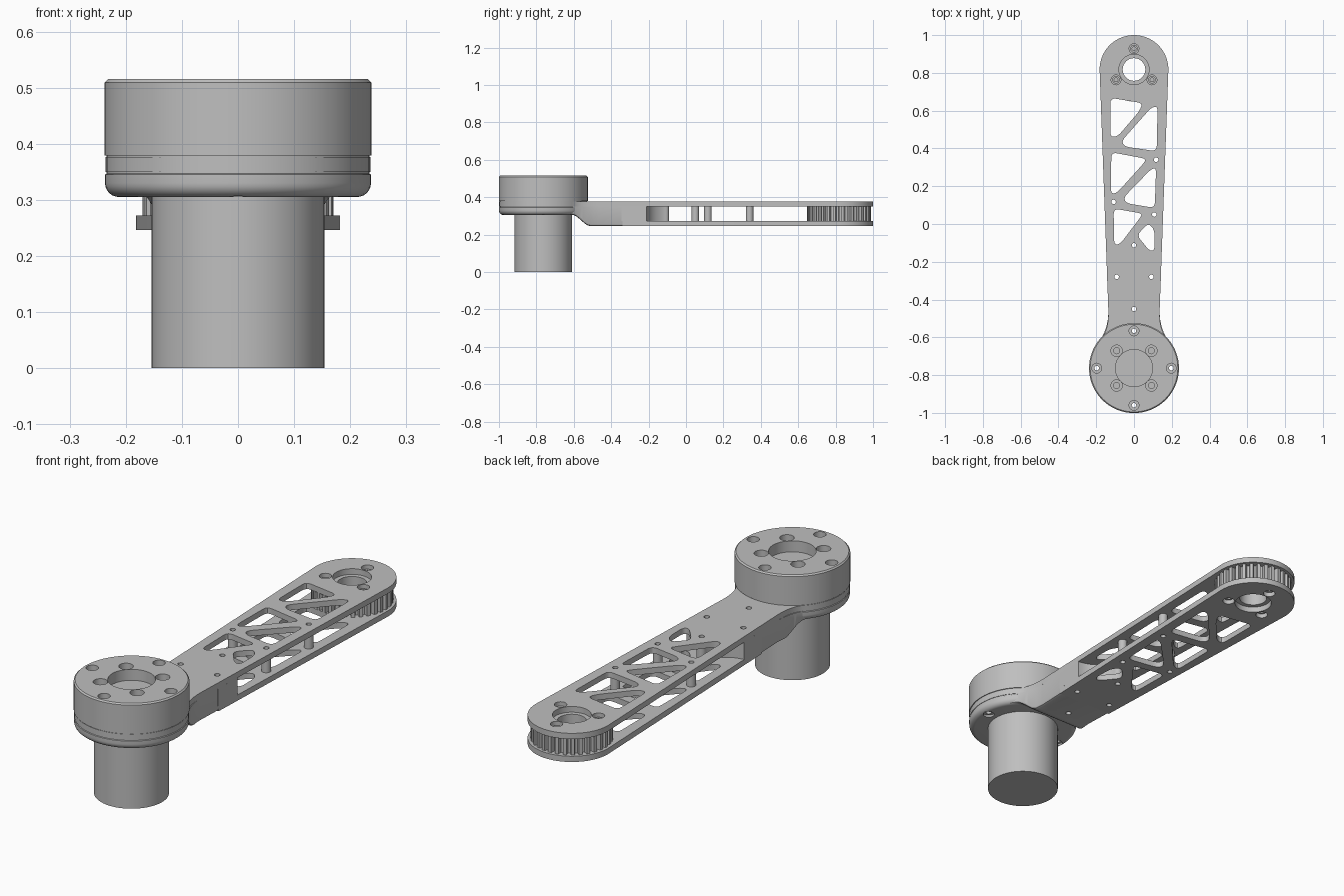
import bpy, bmesh, math
from mathutils import Vector

if "Cube" in bpy.data.objects:
    bpy.data.objects.remove(bpy.data.objects["Cube"])

grey = bpy.data.materials.new("machined_grey")
grey.use_nodes = True
GREY = (0.52, 0.52, 0.52, 1)
grey.diffuse_color = GREY
grey.node_tree.nodes["Principled BSDF"].inputs["Base Color"].default_value = GREY

HUB, TIP = -0.763, 0.818         # y of the two pivots
HUB_R, TIP_R = 0.236, 0.182
TOP, BOTTOM = (0.35, 0.376), (0.246, 0.272)   # plate heights


def activate(ob):
    bpy.ops.object.select_all(action='DESELECT')
    ob.select_set(True)
    bpy.context.view_layer.objects.active = ob


def finish(ob):
    ob.data.materials.clear()
    ob.data.materials.append(grey)
    activate(ob)
    bpy.ops.object.shade_smooth_by_angle(angle=math.radians(30))
    return ob


def from_bmesh(name, bm):
    bmesh.ops.remove_doubles(bm, verts=bm.verts, dist=1e-5)
    bmesh.ops.recalc_face_normals(bm, faces=bm.faces)
    me = bpy.data.meshes.new(name)
    bm.to_mesh(me)
    bm.free()
    ob = bpy.data.objects.new(name, me)
    bpy.context.collection.objects.link(ob)
    return ob


def arc(x, y, r, start=0, end=360, n=40):
    full = abs(end - start) == 360
    steps = n if full else n + 1
    angles = [math.radians(start + (end - start) * i / n) for i in range(steps)]
    return [(x + r * math.cos(a), y + r * math.sin(a)) for a in angles]


def quad(a, b, c, n):
    a, b, c = Vector(a), Vector(b), Vector(c)
    return [tuple(a.lerp(b, i / n).lerp(b.lerp(c, i / n), i / n)) for i in range(n + 1)]


def rounded(points, r=0.03):
    out = []
    for i, p in enumerate(points):
        p, prev, nxt = Vector(p), Vector(points[i - 1]), Vector(points[(i + 1) % len(points)])
        a = p + (prev - p).normalized() * min(r, (prev - p).length * 0.45)
        b = p + (nxt - p).normalized() * min(r, (nxt - p).length * 0.45)
        out += quad(a, p, b, 4)
    return out


def mirror(points):
    return [(-x, y) for x, y in points]


def plate(name, loops, z0, z1):
    """Flat filled outline; every loop after the first is a hole."""
    cu = bpy.data.curves.new(name, 'CURVE')
    cu.dimensions, cu.fill_mode, cu.extrude = '2D', 'BOTH', (z1 - z0) / 2
    for loop in loops:
        sp = cu.splines.new('POLY')
        sp.points.add(len(loop) - 1)
        for pt, (x, y) in zip(sp.points, loop):
            pt.co = (x, y, 0, 1)
        sp.use_cyclic_u = True
    ob = bpy.data.objects.new(name, cu)
    bpy.context.collection.objects.link(ob)
    ob.location.z = (z0 + z1) / 2
    activate(ob)
    bpy.ops.object.convert(target='MESH')
    return finish(bpy.context.object)


def spin(bm, profile, x, y, steps=72):
    """Revolve an (r, z) profile that starts and ends on the axis."""
    vs = [bm.verts.new((x + r, y, z)) for r, z in profile]
    es = [bm.edges.new(pair) for pair in zip(vs, vs[1:])]
    bmesh.ops.spin(bm, geom=vs + es, cent=(x, y, 0), axis=(0, 0, 1),
                   angle=math.tau, steps=steps, use_merge=True)


def lathe(name, profile, x, y):
    bm = bmesh.new()
    spin(bm, profile, x, y)
    return from_bmesh(name, bm)


def cut(ob, pins):
    """Drill stepped pins, given as (profile, centres), out of an object."""
    bm = bmesh.new()
    for profile, centres in pins:
        for x, y in centres:
            spin(bm, profile, x, y, 24)
    cutter = from_bmesh("cutter", bm)
    cutter.hide_render = True
    mod = ob.modifiers.new("cut", 'BOOLEAN')
    mod.operation, mod.solver, mod.object = 'DIFFERENCE', 'EXACT', cutter
    activate(ob)
    bpy.ops.object.modifier_apply(modifier=mod.name)
    bpy.data.objects.remove(cutter)
    finish(ob)


def stepped(r0, z0, r1, z1, z2):
    return [(0, z0), (r0, z0), (r0, z1), (r1, z1), (r1, z2), (0, z2)]


# Hole layout
pockets = [rounded(p) for p in (
    [(-.125, .668), (.045, .64), (.03, .60), (-.085, .465), (-.125, .46)],
    [(.125, .625), (.09, .615), (-.065, .44), (-.05, .41), (.12, .385)],
    [(-.12, .38), (.065, .345), (.05, .32), (-.09, .165), (-.122, .16)],
    [(.117, .298), (.09, .29), (-.055, .14), (-.04, .11), (.11, .085)],
    [(-.108, .082), (.045, .055), (.03, .03), (-.075, -.108), (-.105, -.108)],
    [(.075, .005), (.015, -.06), (.085, -.145), (.11, -.135), (.108, -.03)])]
standoffs = [(.107, .05), (-.108, .117), (.117, .34)]
nose_pins = [(0, -.112), (.092, -.28), (-.092, -.28)]
neck_pins = [(0, -.45)]
rim_pins = arc(0, HUB, .197, n=4)
tip_bolts = arc(0, TIP, .11, 90, 450, 3)


def pin_holes(centres):
    return [arc(x, y, .012, n=16) for x, y in centres]


def half_width(y):
    t = (y + .45) / (TIP + .45)
    w = .136 + t * (TIP_R - .136)
    if y < -.47:
        w = .136 + .032 * min(1.5, (-.47 - y) / .126) ** 2
    return w


# Top and bottom arm plates
tip_arc = arc(0, TIP, TIP_R, 0, 180)
flare = quad((half_width(-.46), -.46), (.134, -.555), (.167, HUB + .167), 8)
top_outline = (tip_arc + mirror(flare)
               + arc(0, HUB, HUB_R, 135, 405, 60)[1:-1] + flare[::-1])
tip_holes = [arc(0, TIP, .08)] + [arc(x, y, .026, n=20) for x, y in tip_bolts]
plate("top_plate", [top_outline] + pockets + tip_holes
      + pin_holes(standoffs + nose_pins + neck_pins + rim_pins), *TOP)
W = half_width(-.34)
plate("bottom_plate", [tip_arc + [(-W, -.34), (W, -.34)]] + pockets + tip_holes
      + pin_holes(standoffs + nose_pins), *BOTTOM)

# Toothed pulley between the plates
TEETH = 32
teeth = []
for i in range(TEETH):
    for step, r in ((0, .17), (.45, .17), (.55, .15), (.9, .15)):
        a = math.tau * (i + step) / TEETH
        teeth.append((r * math.cos(a), TIP + r * math.sin(a)))
plate("pulley", [teeth, arc(0, TIP, .06)], BOTTOM[1], TOP[0])

# Pulley bolts, sunk in both plates
for x, y in tip_bolts:
    for z in (TOP[0], BOTTOM[1] - .01):
        plate("pulley_bolt", [arc(x, y, .02, n=20), arc(x, y, .011, n=6)], z, z + .01)

# Hollow standoffs
for x, y in standoffs:
    plate("standoff", [arc(x, y, .02, n=20), arc(x, y, .012, n=16)], BOTTOM[1], TOP[0])

# Nose of the neck, sweeping in to a round boss between the plates
sweep = quad((half_width(-.21), -.21), (.055, -.205), (.022, -.112), 10)
nose = ([(-W, -.345), (W, -.345)] + sweep + arc(0, -.112, .022, 0, 180, 12)[1:-1]
        + mirror(sweep[::-1]))
plate("neck_nose", [nose] + pin_holes(nose_pins), BOTTOM[1], TOP[0])

# Neck: lofted block that drops from the hub to the bottom plate
bm = bmesh.new()
rings = []
for y in [-.63 + .01 * i for i in range(17)] + [-.34]:
    t = max(0, min(1, (y + .61) / .1))
    zb = .306 - .06 * t * t * (3 - 2 * t)
    w, r = half_width(y), .012
    section = [(w, TOP[0]), (-w, TOP[0]), (-w, zb + r), (-w + r * .3, zb + r * .3), (-w + r, zb),
               (w - r, zb), (w - r * .3, zb + r * .3), (w, zb + r)]
    rings.append([bm.verts.new((x, y, z)) for x, z in section])
for a, b in zip(rings, rings[1:]):
    for i in range(len(a)):
        j = (i + 1) % len(a)
        bm.faces.new((a[i], a[j], b[j], b[i]))
bm.faces.new(rings[0])
bm.faces.new(rings[-1])
rim_cut = (stepped(.024, .2, .012, .315, .4), rim_pins)
cut(from_bmesh("neck_block", bm),
    [rim_cut, ([(0, .2), (.012, .2), (.012, .4), (0, .4)], neck_pins)])

# Hub base with rounded lower edge
round_edge = [(.212 + .025 * math.sin(a), .33 - .025 * math.cos(a))
              for a in (math.pi / 12 * i for i in range(7))]
cut(lathe("hub_base", [(0, .305)] + round_edge
          + [(.237, .345), (.234, .347), (.234, .35), (0, .35)], 0, HUB), [rim_cut])

# Motor can
finish(lathe("motor_can", [(0, 0), (.154, 0), (.154, .31), (0, .31)], 0, HUB))

# Hub cap with centre pocket and counterbored screw holes
cap = lathe("hub_cap", [(0, .3755), (.234, .3755), (.234, .379), (.238, .379), (.238, .509),
                        (.232, .515), (.098, .515), (.098, .465), (0, .465)], 0, HUB)
cut(cap, [(stepped(.012, .3, .026, .488, .6), rim_pins),
          (stepped(.016, .45, .03, .485, .6), arc(0, HUB, .13, 45, 405, 4))])
